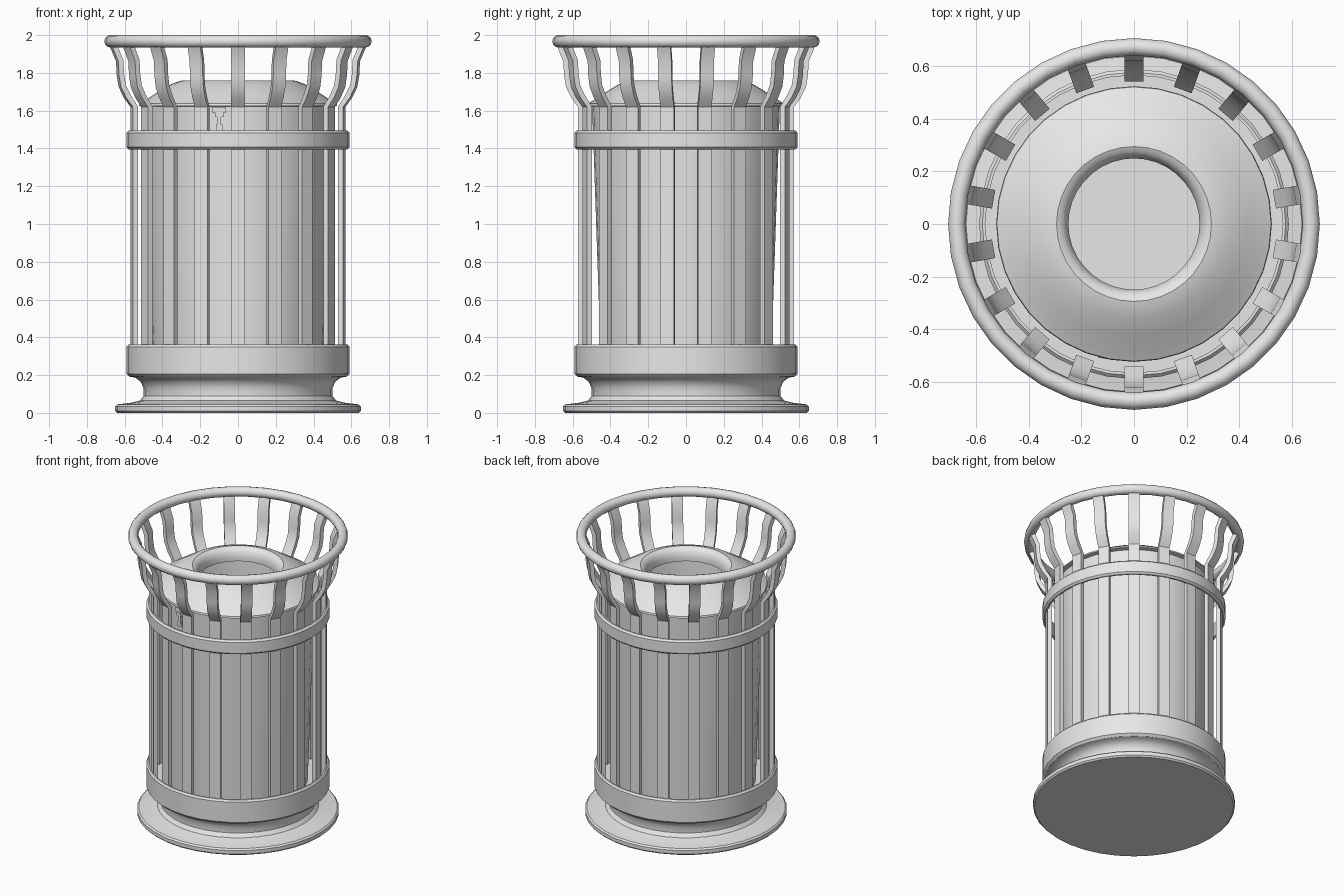
import bpy, bmesh, math
from mathutils import Matrix, Vector

if "Cube" in bpy.data.objects:
    bpy.data.objects.remove(bpy.data.objects["Cube"])

metal = bpy.data.materials.new("grey metal")
metal.use_nodes = True
GREY = (0.8, 0.8, 0.8, 1)
metal.diffuse_color = GREY
metal.node_tree.nodes["Principled BSDF"].inputs["Base Color"].default_value = GREY


def finish(bm, name, angle=35):
    bmesh.ops.recalc_face_normals(bm, faces=bm.faces)
    mesh = bpy.data.meshes.new(name)
    bm.to_mesh(mesh)
    bm.free()
    mesh.materials.append(metal)
    obj = bpy.data.objects.new(name, mesh)
    bpy.context.collection.objects.link(obj)
    bpy.ops.object.select_all(action='DESELECT')
    obj.select_set(True)
    bpy.context.view_layer.objects.active = obj
    bpy.ops.object.shade_smooth_by_angle(angle=math.radians(angle))
    return obj


def lathe(name, profile, closed=False, steps=36):
    """Revolve an (r, z) profile around z."""
    bm = bmesh.new()
    verts = [bm.verts.new((0, -r, z)) for r, z in profile]
    pairs = list(zip(verts, verts[1:]))
    if closed:
        pairs.append((verts[-1], verts[0]))
    edges = [bm.edges.new(p) for p in pairs]
    bmesh.ops.spin(bm, geom=verts + edges, cent=(0, 0, 0), axis=(0, 0, 1),
                   angle=2 * math.pi, steps=steps, use_merge=True)
    bmesh.ops.remove_doubles(bm, verts=bm.verts, dist=0.0005)
    return finish(bm, name)


def hoop(name, inner, outer, low, high, bevel):
    """Flat ring with chamfered edges."""
    b = bevel
    lathe(name, [(inner, low), (outer - b, low), (outer, low + b),
                 (outer, high - b), (outer - b, high), (inner, high)], True)


# Foot flange, waist and dished base ring
lathe("base", [(0, 0), (0.64, 0), (0.65, 0.01), (0.65, 0.035), (0.64, 0.045),
               (0.57, 0.053), (0.52, 0.065), (0.5, 0.09), (0.5, 0.13),
               (0.515, 0.165), (0.545, 0.187), (0.575, 0.192), (0.59, 0.207),
               (0.59, 0.35), (0.58, 0.362), (0.57, 0.362), (0.57, 0.24), (0, 0.24)])

# Tapered inner bin
lathe("liner", [(0, 0.26), (0.435, 0.26), (0.435, 0.25), (0.45, 0.25),
                (0.497, 1.625), (0.482, 1.625), (0.435, 0.26)])

# Domed lid with a rolled lip around the opening
lathe("lid", [(0.25, 1.67), (0.25, 1.70), (0.258, 1.73), (0.275, 1.752),
              (0.295, 1.76), (0.315, 1.755), (0.36, 1.738), (0.43, 1.695),
              (0.49, 1.655), (0.522, 1.637), (0.525, 1.625), (0.49, 1.62),
              (0.43, 1.66), (0.35, 1.71)], True)

# Strap around the slats
hoop("upper_band", 0.567, 0.59, 1.395, 1.495, 0.012)

# Round top rim
lathe("top_rim", [(0.675 + 0.033 * math.cos(a), 1.967 + 0.033 * math.sin(a))
                  for a in [i * math.pi / 6 for i in range(12)]], True)

# Vertical slats flaring out to the rim
path = [(0.557, 0.25), (0.557, 1.62), (0.595, 1.675), (0.622, 1.73),
        (0.632, 1.79), (0.636, 1.865), (0.672, 1.95)]
path = [Vector(p) for p in path]
THICK, WIDTH, COUNT = 0.028, 0.072, 18


def offset(i, d):
    tangent = (path[min(i + 1, len(path) - 1)] - path[max(i - 1, 0)]).normalized()
    return path[i] + Vector((tangent.y, -tangent.x)) * d


outline = [offset(i, THICK / 2) for i in range(len(path))]
outline += [offset(i, -THICK / 2) for i in reversed(range(len(path)))]
for n in range(COUNT):
    bm = bmesh.new()
    face = bm.faces.new([bm.verts.new((-WIDTH / 2, -p.x, p.y)) for p in outline])
    moved = bmesh.ops.extrude_face_region(bm, geom=[face])["geom"]
    bmesh.ops.translate(bm, vec=(WIDTH, 0, 0),
                        verts=[g for g in moved if isinstance(g, bmesh.types.BMVert)])
    bmesh.ops.rotate(bm, cent=(0, 0, 0), verts=bm.verts,
                     matrix=Matrix.Rotation(n * 2 * math.pi / COUNT, 3, 'Z'))
    finish(bm, f"slat_{n + 1}", 30)


# Small latch on the front of the liner
def block(name, size, centre):
    bm = bmesh.new()
    bmesh.ops.create_cube(bm, size=1)
    bmesh.ops.scale(bm, vec=size, verts=bm.verts)
    bmesh.ops.translate(bm, vec=centre, verts=bm.verts)
    finish(bm, name)


block("latch_plate", (0.075, 0.03, 0.03), (-0.1, -0.495, 1.605))
block("latch_neck", (0.045, 0.035, 0.025), (-0.1, -0.495, 1.58))
block("latch_stem", (0.02, 0.04, 0.08), (-0.1, -0.495, 1.55))
block("latch_catch", (0.035, 0.035, 0.035), (-0.1, -0.495, 1.51))
